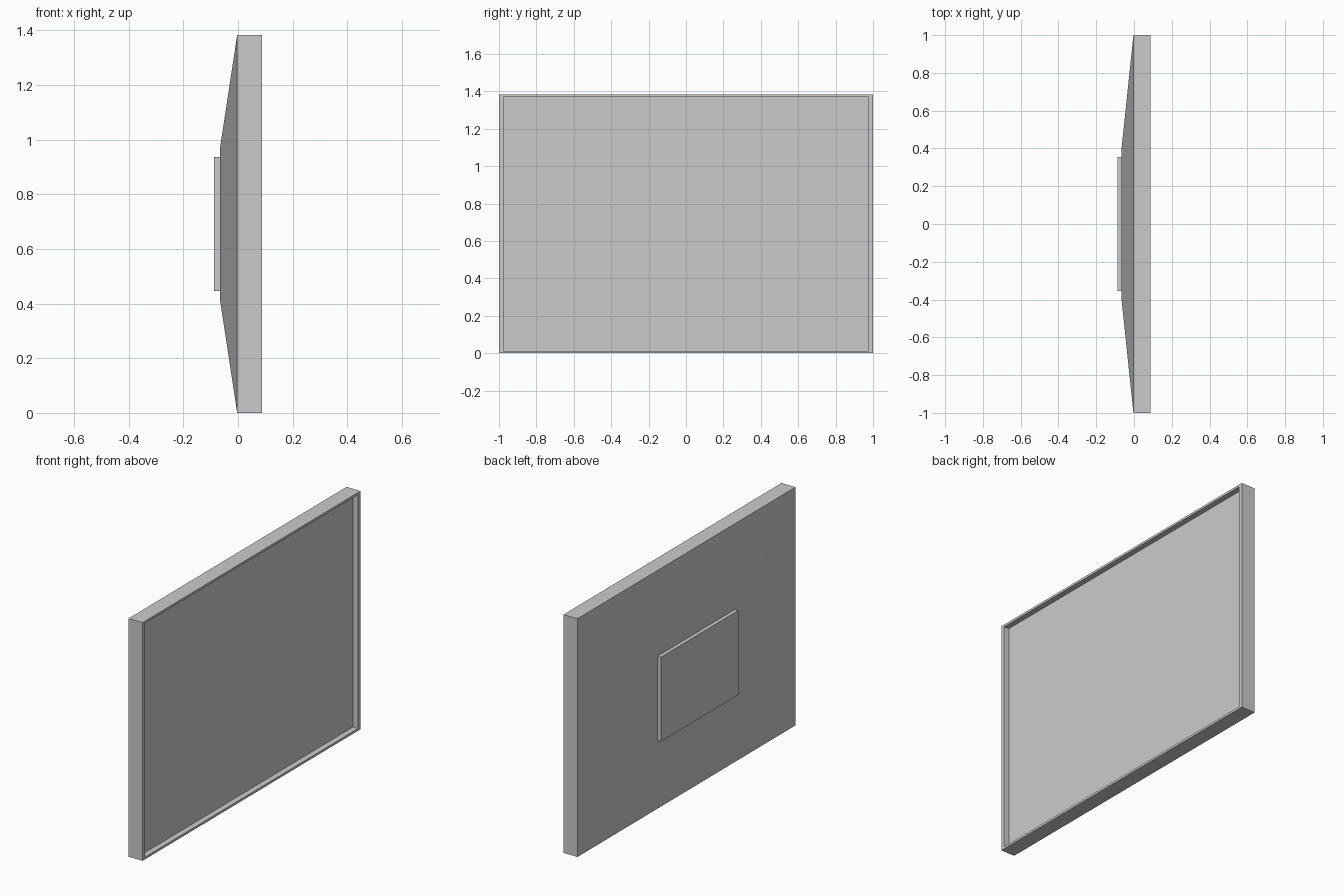
import bpy
import bmesh

cube = bpy.data.objects.get("Cube")
if cube:
    bpy.data.objects.remove(cube, do_unlink=True)

grey = bpy.data.materials.new("light_grey")
grey.use_nodes = True
colour = (0.6, 0.6, 0.6, 1)
grey.diffuse_color = colour
grey.node_tree.nodes["Principled BSDF"].inputs["Base Color"].default_value = colour

HALF_W, HEIGHT = 1.0, 1.383
MID = HEIGHT / 2
FRONT, SEAM, BULGE, BACK = 0.087, -0.003, -0.066, -0.088
RECESS = 0.033


def loft(name, sections):
    """Join rectangles (x, half width, half height) and cap both ends."""
    bm = bmesh.new()
    rings = []
    for x, w, h in sections:
        corners = ((-w, -h), (w, -h), (w, h), (-w, h))
        rings.append([bm.verts.new((x, y, MID + z)) for y, z in corners])
    for a, b in zip(rings, rings[1:]):
        for i in range(4):
            j = (i + 1) % 4
            bm.faces.new((a[i], a[j], b[j], b[i]))
    bm.faces.new(rings[0])
    bm.faces.new(rings[-1])
    bmesh.ops.recalc_face_normals(bm, faces=bm.faces)
    mesh = bpy.data.meshes.new(name)
    bm.to_mesh(mesh)
    bm.free()
    mesh.materials.append(grey)
    obj = bpy.data.objects.new(name, mesh)
    bpy.context.collection.objects.link(obj)
    return obj


# Casing: tapered back, straight rim, then a recessed screen
inner = (HALF_W - 0.024, MID - 0.013)
loft("screen_casing", [
    (BULGE, HALF_W * 0.4, MID * 0.4),
    (SEAM, HALF_W, MID),
    (FRONT, HALF_W, MID),
    (FRONT, *inner),
    (FRONT - RECESS, *inner),
])

# Mounting plate on the back
loft("mounting_plate", [(BACK, 0.355, 0.245), (BULGE, 0.355, 0.245)])
